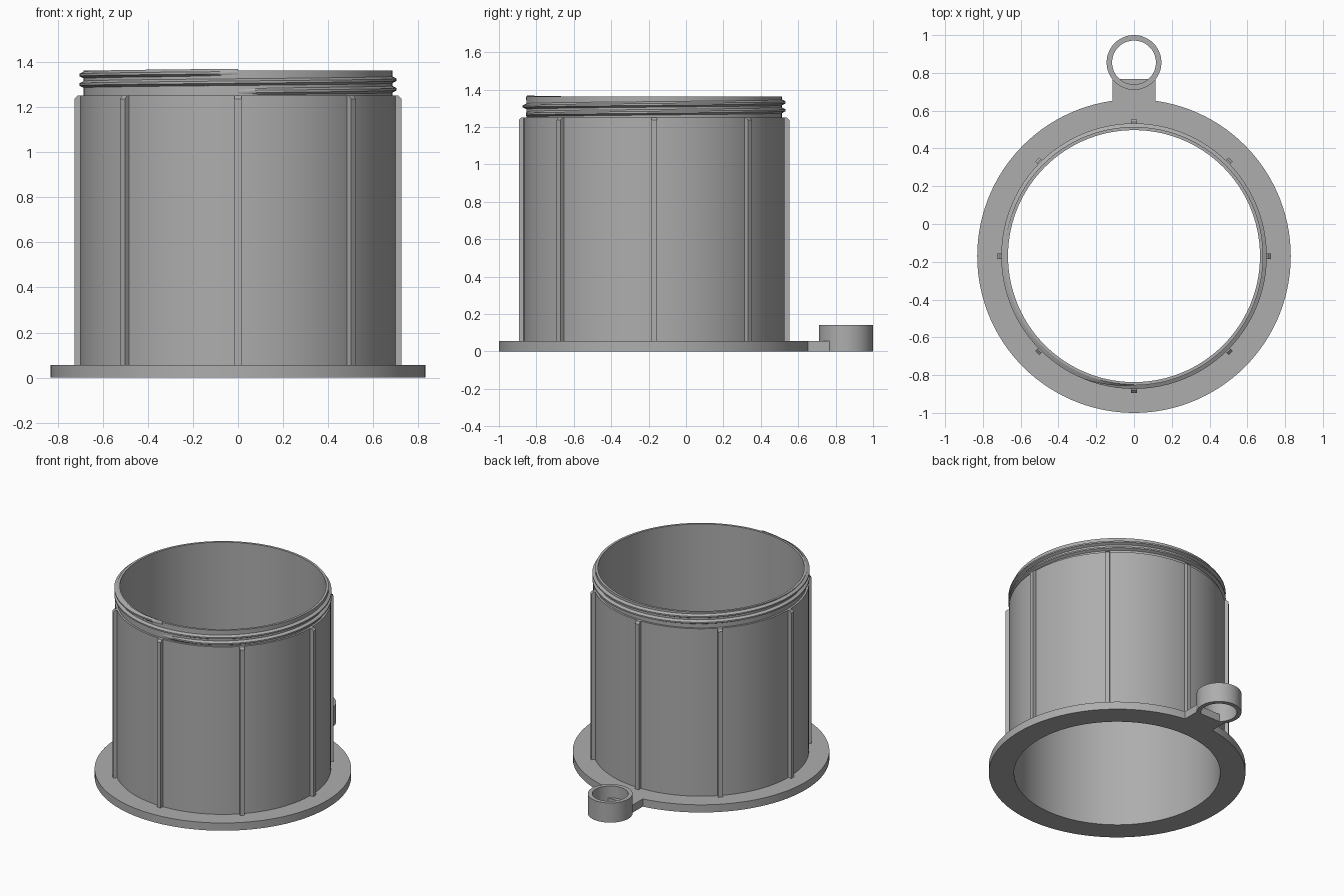
import bpy, bmesh, math
from mathutils import Matrix, Vector

cube = bpy.data.objects.get("Cube")
if cube:
    bpy.data.objects.remove(cube)

CY = -0.17            # barrel axis
WALL = 0.698          # barrel outer radius
BORE = 0.667          # barrel inner radius
FLANGE_H = 0.055
SHOULDER = 1.25
TOP = 1.362

grey = bpy.data.materials.new("plain grey")
grey.use_nodes = True
colour = (0.42, 0.42, 0.42, 1)
grey.diffuse_color = colour
grey.node_tree.nodes["Principled BSDF"].inputs["Base Color"].default_value = colour


def finish(name, bm, location=(0, 0, 0), smooth=True):
    bmesh.ops.recalc_face_normals(bm, faces=bm.faces)
    mesh = bpy.data.meshes.new(name)
    bm.to_mesh(mesh)
    bm.free()
    mesh.materials.append(grey)
    obj = bpy.data.objects.new(name, mesh)
    obj.location = location
    bpy.context.collection.objects.link(obj)
    if smooth:
        bpy.ops.object.select_all(action="DESELECT")
        obj.select_set(True)
        bpy.context.view_layer.objects.active = obj
        bpy.ops.object.shade_smooth_by_angle(angle=math.radians(30))
    return obj


def lathe(name, profile, segments, location):
    """Spin a closed (radius, z) profile round the z axis."""
    bm = bmesh.new()
    rings = []
    for i in range(segments):
        a = math.tau * i / segments
        rings.append([bm.verts.new((r * math.cos(a), r * math.sin(a), z)) for r, z in profile])
    n = len(profile)
    for i in range(segments):
        a, b = rings[i], rings[(i + 1) % segments]
        for j in range(n):
            k = (j + 1) % n
            bm.faces.new((a[j], b[j], b[k], a[k]))
    return finish(name, bm, location)


def add_prism(bm, outline, axis_vector, matrix=Matrix()):
    """Extrude a planar outline along a vector."""
    verts = [bm.verts.new(matrix @ Vector(p)) for p in outline]
    face = bm.faces.new(verts)
    out = bmesh.ops.extrude_face_region(bm, geom=[face])["geom"]
    move = matrix.to_3x3() @ Vector(axis_vector)
    bmesh.ops.translate(bm, vec=move, verts=[v for v in out if isinstance(v, bmesh.types.BMVert)])


# Barrel with its base flange and reduced neck
NECK = 0.684
lathe("flanged_barrel", [
    (BORE, 0), (0.83, 0), (0.83, FLANGE_H), (WALL, FLANGE_H),
    (WALL, SHOULDER), (NECK, SHOULDER), (NECK, TOP), (BORE, TOP)], 120, (0, CY, 0))

# Screw thread: a tapered ridge swept along a helix
bm = bmesh.new()
steps, turns, pitch = 96, 2, 0.042
previous = None
for i in range(int(steps * turns) + 1):
    a = math.tau * i / steps - math.pi / 2
    z = SHOULDER + 0.018 + pitch * i / steps
    fade = min(1, i / 6, (steps * turns - i) / 6)
    crest = NECK + 0.001 + 0.018 * fade
    section = [(NECK - 0.004, z - 0.017), (crest, z - 0.005),
               (crest, z + 0.005), (NECK - 0.004, z + 0.017)]
    ring = [bm.verts.new((r * math.cos(a), r * math.sin(a), h)) for r, h in section]
    if previous:
        for j in range(4):
            k = (j + 1) % 4
            bm.faces.new((previous[j], ring[j], ring[k], previous[k]))
    else:
        bm.faces.new(ring)
    previous = ring
bm.faces.new(previous)
finish("screw_thread", bm, (0, CY, 0))

# Eight grip ribs with chamfered tops
bm = bmesh.new()
for i in range(8):
    outline = [(WALL - 0.01, -0.015, FLANGE_H), (0.724, -0.015, FLANGE_H),
               (0.724, -0.015, SHOULDER - 0.014), (0.71, -0.015, SHOULDER),
               (WALL - 0.01, -0.015, SHOULDER)]
    add_prism(bm, outline, (0, 0.03, 0), Matrix.Rotation(math.tau * i / 8, 4, "Z"))
finish("grip_ribs", bm, (0, CY, 0), smooth=False)

# Tab joining the flange to the rear loop
bm = bmesh.new()
add_prism(bm, [(-0.115, 0.64, 0), (0.115, 0.64, 0), (0.115, 0.768, 0), (-0.115, 0.768, 0)],
          (0, 0, FLANGE_H))
finish("loop_tab", bm, smooth=False)

# Rear loop
lathe("rear_loop", [(0.116, 0), (0.145, 0), (0.145, 0.14), (0.116, 0.14)], 64, (0, 0.855, 0))
